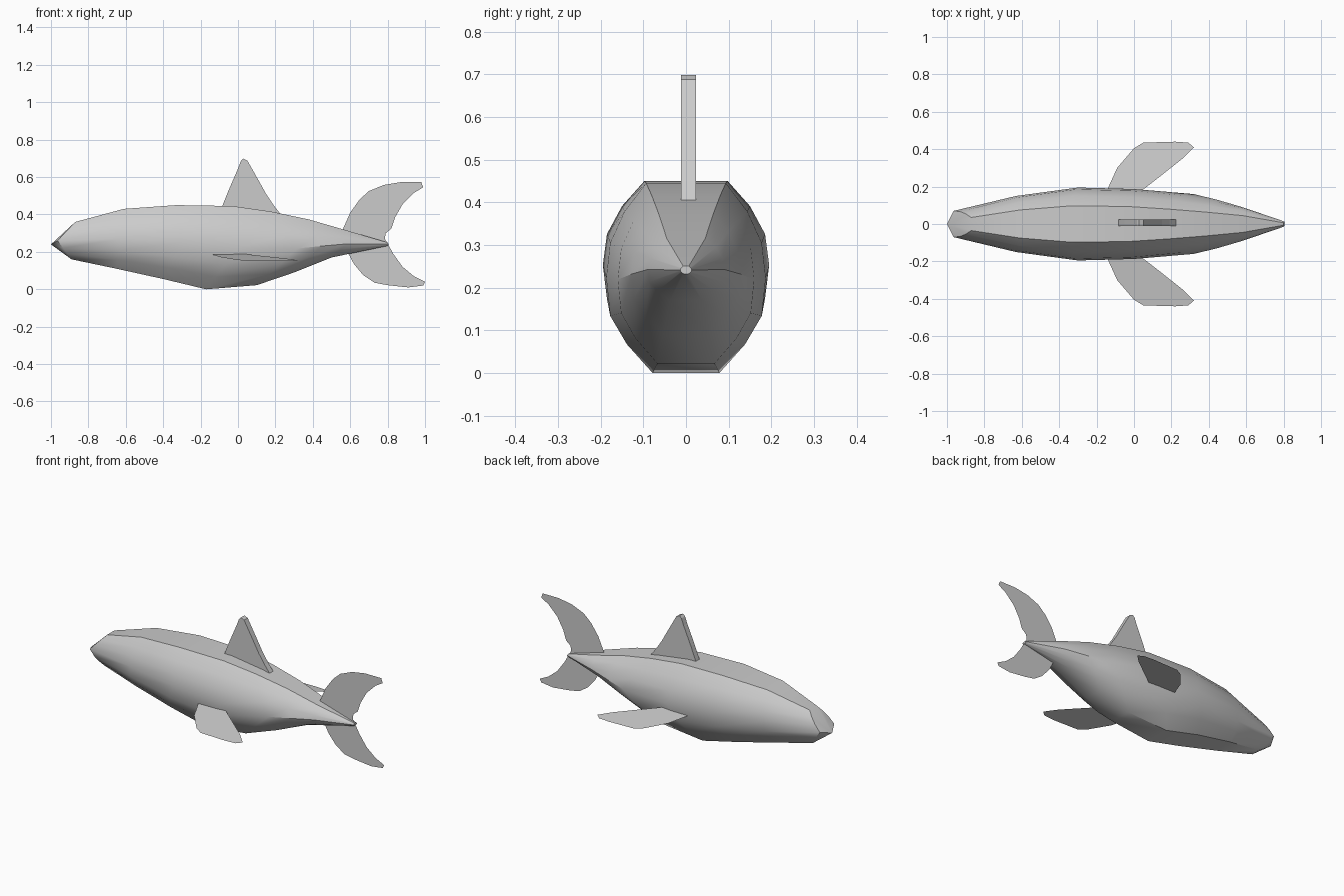
import bpy
import bmesh
from math import radians

if "Cube" in bpy.data.objects:
    bpy.data.objects.remove(bpy.data.objects["Cube"])


def finish(bm, name):
    bmesh.ops.recalc_face_normals(bm, faces=bm.faces)
    mesh = bpy.data.meshes.new(name)
    bm.to_mesh(mesh)
    bm.free()
    obj = bpy.data.objects.new(name, mesh)
    bpy.context.collection.objects.link(obj)
    return obj


def sheet(name, points, depth=None):
    """Flat outline, optionally extruded by a vector."""
    bm = bmesh.new()
    face = bm.faces.new([bm.verts.new(p) for p in points])
    if depth:
        ext = bmesh.ops.extrude_face_region(bm, geom=[face], use_keep_orig=True)
        moved = [g for g in ext["geom"] if isinstance(g, bmesh.types.BMVert)]
        bmesh.ops.translate(bm, verts=moved, vec=depth)
    return finish(bm, name)


# Body: loft of bowed rings (side x, top x, bottom x, half width, top z, bottom z)
rings = [
    (-0.965, -0.87, -0.89, 0.07, 0.36, 0.16),
    (-0.63, -0.61, -0.65, 0.15, 0.43, 0.11),
    (-0.30, -0.33, -0.40, 0.195, 0.45, 0.055),
    (0.00, -0.03, -0.17, 0.187, 0.445, 0.0),
    (0.32, 0.18, 0.10, 0.16, 0.415, 0.022),
    (0.45, 0.38, 0.30, 0.128, 0.373, 0.09),
    (0.58, 0.58, 0.50, 0.09, 0.315, 0.17),
    (0.805, 0.80, 0.80, 0.013, 0.25, 0.232),
]
# Half cross-section: (height fraction, width fraction)
half = [(1, 0.5), (0.7, 0.77), (0.37, 0.95), (0, 1),
        (-0.4, 0.95), (-0.7, 0.74), (-1, 0.42)]
section = half + [(v, -w) for v, w in reversed(half)]

bm = bmesh.new()
loops = []
for xs, xt, xb, width, zt, zb in rings:
    mid, rad = (zt + zb) / 2, (zt - zb) / 2
    loop = []
    for v, w in section:
        x = xs + ((xt if v > 0 else xb) - xs) * abs(v)
        loop.append(bm.verts.new((x, w * width, mid + v * rad)))
    loops.append(loop)
n = len(section)
for a, b in zip(loops, loops[1:]):
    for i in range(n):
        j = (i + 1) % n
        bm.faces.new((a[i], a[j], b[j], b[i]))
nose = bm.verts.new((-1, 0, 0.24))
for i in range(n):
    bm.faces.new((nose, loops[0][i], loops[0][(i + 1) % n]))
bm.faces.new(loops[-1])
body = finish(bm, "body")
bpy.context.view_layer.objects.active = body
body.select_set(True)
bpy.ops.object.shade_smooth_by_angle(angle=radians(35))

# Dorsal fin
dorsal = [(-0.09, 0.43), (-0.05, 0.53), (0.0, 0.645), (0.015, 0.685), (0.028, 0.698),
          (0.05, 0.688), (0.10, 0.60), (0.15, 0.51), (0.19, 0.45), (0.225, 0.405),
          (-0.09, 0.405)]
sheet("dorsal_fin", [(x, -0.012, z) for x, z in dorsal], (0, 0.035, 0))

# Upright tail fin, a thin sheet
tail = [(0.56, 0.32), (0.60, 0.41), (0.65, 0.48), (0.70, 0.525), (0.78, 0.558),
        (0.87, 0.573), (0.98, 0.573), (0.99, 0.545), (0.94, 0.515), (0.88, 0.455),
        (0.84, 0.385), (0.82, 0.325), (0.79, 0.30), (0.785, 0.27), (0.80, 0.245),
        (0.83, 0.19), (0.88, 0.12), (0.94, 0.07), (1.0, 0.04), (0.99, 0.02),
        (0.91, 0.01), (0.80, 0.022), (0.73, 0.035), (0.67, 0.075), (0.62, 0.135),
        (0.585, 0.20)]
sheet("tail_fin", [(x, 0, z) for x, z in tail])

# Pectoral fins, drooping thin sheets
pectoral = [(-0.15, 0.16), (-0.14, 0.19), (-0.09, 0.30), (0.0, 0.405), (0.05, 0.435),
            (0.22, 0.44), (0.29, 0.435), (0.32, 0.41), (0.26, 0.35), (0.14, 0.255),
            (0.05, 0.185), (0.02, 0.16)]
for side, label in ((1, "left"), (-1, "right")):
    sheet(label + "_pectoral_fin",
          [(x, side * y, 0.187 - (y - 0.185) * 0.14) for x, y in pectoral])
